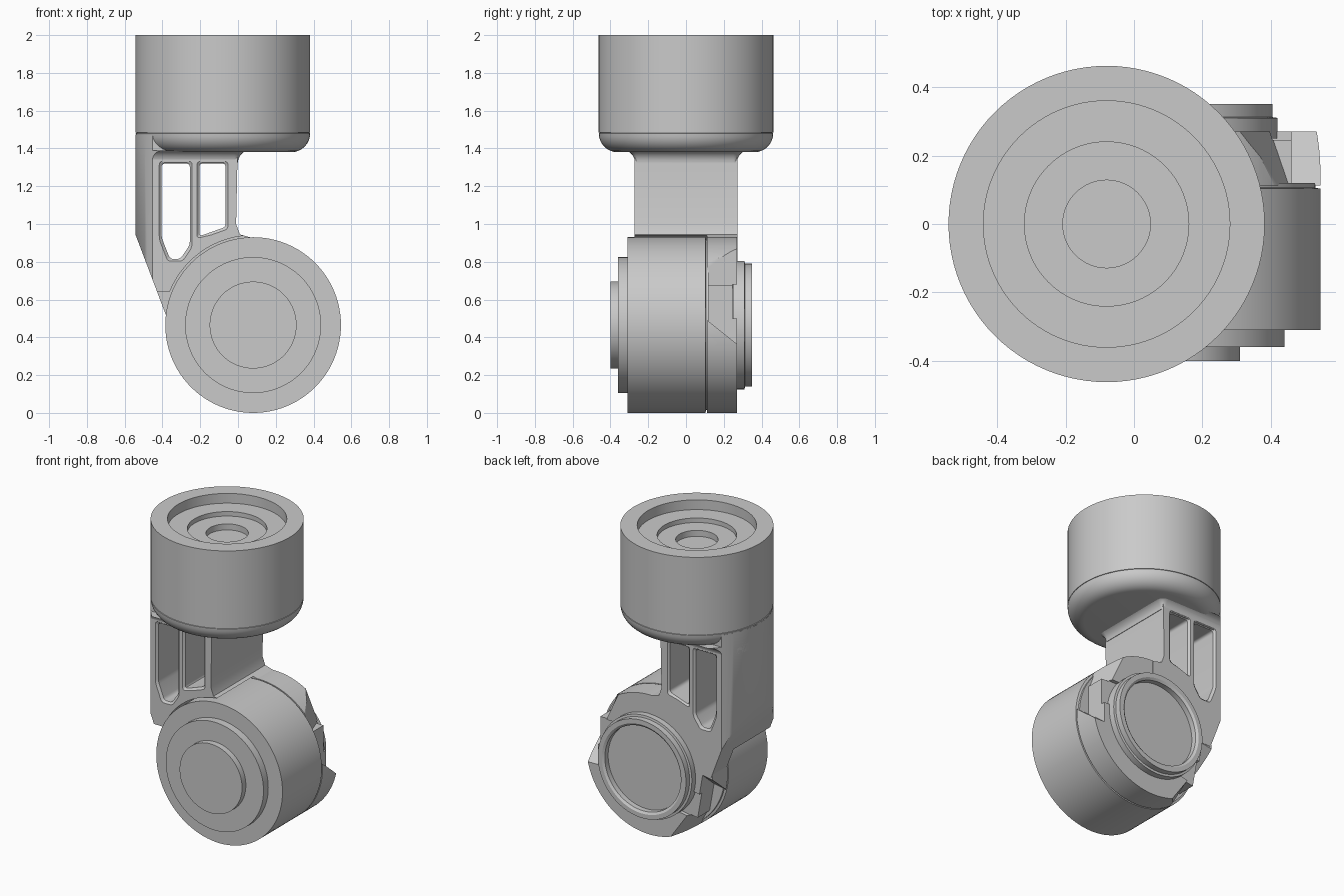
import bpy, bmesh, math
from mathutils import Vector, Matrix

if "Cube" in bpy.data.objects:
    bpy.data.objects.remove(bpy.data.objects["Cube"], do_unlink=True)

grey = bpy.data.materials.new("satin_grey")
grey.use_nodes = True
GREY = (0.59, 0.59, 0.59, 1)
grey.diffuse_color = GREY
grey.node_tree.nodes["Principled BSDF"].inputs["Base Color"].default_value = GREY

CUP_X, CUP_R = -0.08, 0.462
AXLE = Vector((0.08, 0, 0.465))
DRUM_R = 0.465


def add(name, bm):
    bmesh.ops.remove_doubles(bm, verts=bm.verts, dist=1e-5)
    bmesh.ops.recalc_face_normals(bm, faces=bm.faces)
    mesh = bpy.data.meshes.new(name)
    bm.to_mesh(mesh)
    bm.free()
    mesh.materials.append(grey)
    ob = bpy.data.objects.new(name, mesh)
    bpy.context.collection.objects.link(ob)
    return ob


def activate(ob):
    for other in bpy.context.selected_objects:
        other.select_set(False)
    ob.select_set(True)
    bpy.context.view_layer.objects.active = ob


def smooth(ob):
    activate(ob)
    bpy.ops.object.shade_smooth_by_angle(angle=math.radians(32))


def lathe(name, profile, matrix, steps=96):
    """Closed solid from (radius, height) points turned about local z."""
    bm = bmesh.new()
    verts = [bm.verts.new((r, 0, h)) for r, h in profile]
    edges = [bm.edges.new(pair) for pair in zip(verts, verts[1:])]
    bmesh.ops.spin(bm, geom=verts + edges, cent=(0, 0, 0), axis=(0, 0, 1),
                   angle=math.tau, steps=steps, use_duplicate=False)
    bm.transform(matrix)
    return add(name, bm)


def loft(name, outlines):
    """Capped solid through a list of matching 3D outlines."""
    bm = bmesh.new()
    rings = [[bm.verts.new(p) for p in outline] for outline in outlines]
    for low, high in zip(rings, rings[1:]):
        for i in range(len(low)):
            bm.faces.new((low[i - 1], low[i], high[i], high[i - 1]))
    bm.faces.new(rings[0])
    bm.faces.new(rings[-1])
    return add(name, bm)


def prism(name, front, y0, y1, back=None):
    """Solid along y between two (x, z) outlines."""
    return loft(name, [[(x, y0, z) for x, z in front],
                       [(x, y1, z) for x, z in back or front]])


def boolean(ob, cutter, operation):
    """Apply a boolean, keeping the uncut shape if nothing would be left."""
    uncut = ob.data.copy()
    mod = ob.modifiers.new(operation.lower(), "BOOLEAN")
    mod.object, mod.operation, mod.solver = cutter, operation, "EXACT"
    activate(ob)
    bpy.ops.object.modifier_apply(modifier=mod.name)
    if len(ob.data.polygons) == 0:
        ob.data = uncut
    bpy.data.objects.remove(cutter, do_unlink=True)


def rounded(points, radius):
    """Round the corners of a convex outline."""
    out, n = [], len(points)
    for i, p in enumerate(points):
        p = Vector(p)
        a = p + (Vector(points[i - 1]) - p).normalized() * radius
        b = p + (Vector(points[(i + 1) % n]) - p).normalized() * radius
        for k in range(5):
            t = k / 4
            out.append(a * (1 - t) ** 2 + p * (2 * t * (1 - t)) + b * t * t)
    return out


UPRIGHT = Matrix.Translation((CUP_X, 0, 0))
# Local z becomes +y
SIDEWAYS = Matrix.Translation(AXLE) @ Matrix.Rotation(-math.pi / 2, 4, "X")

# Upper housing: rounded bottom, fine seam and stepped recess
bottom = [(0.362 + 0.1 * math.sin(a), 1.48 - 0.1 * math.cos(a))
          for a in (math.pi / 2 * k / 8 for k in range(9))]
cup = [(0, 1.38)] + bottom + [
    (0.458, 1.481), (0.458, 1.484), (CUP_R, 1.485), (CUP_R, 2),
    (0.36, 2), (0.36, 1.935), (0.24, 1.935), (0.24, 1.905),
    (0.128, 1.905), (0.128, 1.865), (0, 1.865)]
smooth(lathe("upper_housing", cup, UPRIGHT))

# Lower drum with two front steps
drum = [(0, -0.4), (0.23, -0.4), (0.23, -0.36), (0.36, -0.36), (0.36, -0.31),
        (DRUM_R, -0.31), (DRUM_R, 0.103), (0.45, 0.106), (0.45, 0.12), (0, 0.12)]
smooth(lathe("lower_drum", drum, SIDEWAYS))

# Rear bearing ring with dished cover
ring = [(0, 0.25), (0.34, 0.25), (0.34, 0.31), (0.325, 0.312), (0.325, 0.35),
        (0.295, 0.35), (0.28, 0.34), (0.28, 0.305), (0, 0.305)]
smooth(lathe("bearing_ring", ring, SIDEWAYS))

# Rear plate with two opposed notches, each beside a chamfered lug
plate = lathe("rear_plate", [(0, 0.112), (DRUM_R, 0.112), (DRUM_R, 0.27), (0, 0.27)],
              SIDEWAYS)
notch = [(0.38, 0.035), (0.6, 0.035), (0.6, 0.215), (0.38, 0.215)]
notch_back = [(0.38, -0.125), (0.6, -0.125)] + notch[2:]
relief = [(0.25, 0.035), (0.6, 0.035), (0.6, 0.215), (0.25, 0.215)]
chamfer = [(0.375, 0.21), (0.62, 0.21), (0.62, 0.535), (0.26, 0.535)]
chamfer_back = [(0.315, 0.21)] + chamfer[1:3] + [(0.163, 0.535)]
for turn in (0, 190):
    place = Matrix.Translation(AXLE) @ Matrix.Rotation(-math.radians(turn), 4, "Y")
    for cutter in (prism("notch_cutter", notch, 0.1, 0.3, notch_back),
                   prism("relief_cutter", relief, 0.245, 0.31),
                   prism("chamfer_cutter", chamfer, 0.105, 0.28, chamfer_back)):
        cutter.data.transform(place)
        boolean(plate, cutter, "DIFFERENCE")
smooth(plate)

# Arm: post with slanted foot, cleared for the drum and pierced by windows
arm_outline = [(0, 1.475), (-0.6, 1.475), (-0.6, 0.95), (-0.545, 0.95), (-0.375, 0.5),
               (-0.25, 0.5), (0.08, 0.8), (0.08, 0.925), (0.01, 0.945), (-0.01, 1.0)]
arc = []
for k in range(25):
    a = math.radians(158 - k * 68 / 24)
    arc.append((AXLE.x + 0.475 * math.cos(a), AXLE.z + 0.475 * math.sin(a)))
clearance = [(-0.7, 0.645)] + arc + [(0.7, 0.94), (0.7, 0), (-0.7, 0)]
windows = ([(-0.405, 1.32), (-0.255, 1.32), (-0.255, 0.89), (-0.305, 0.815),
            (-0.36, 0.815), (-0.405, 0.93)],
           [(-0.205, 1.32), (-0.065, 1.32), (-0.065, 0.985), (-0.205, 0.935)])


def window_cutter(corners):
    """Through-hole cutter that flares at both faces of the arm."""
    middle = sum((Vector(c) for c in corners), Vector((0, 0))) / len(corners)
    outlines = []
    for y, grow in ((-0.3, 0.04), (-0.26, 0), (0.26, 0), (0.3, 0.04)):
        grown = [(x + math.copysign(grow, x - middle.x),
                  z + math.copysign(grow, z - middle.y)) for x, z in corners]
        outlines.append([(x, y, z) for x, z in rounded(grown, 0.02)])
    return loft("window_cutter", outlines)


def trim_to_housing(ob):
    post = [(0, 0.2), (CUP_R, 0.2), (CUP_R, 1.47), (0, 1.47)]
    boolean(ob, lathe("post_cylinder", post, UPRIGHT), "INTERSECT")


arm = prism("arm", arm_outline, -0.272, 0.272)
boolean(arm, prism("drum_clearance", clearance, -0.5, 0.112), "DIFFERENCE")
trim_to_housing(arm)
for window in windows:
    boolean(arm, window_cutter(window), "DIFFERENCE")
smooth(arm)

# Flared collar where the arm meets the housing
flare = []
for k in range(9):
    a = math.pi / 2 * k / 8
    o, z = 0.065 * (1 - math.cos(a)), 1.325 + 0.065 * math.sin(a)
    outline = [(-0.7, -0.27 - o), (o, -0.27 - o), (o, 0.27 + o), (-0.7, 0.27 + o)]
    flare.append([(x, y, z) for x, y in rounded(outline, 0.02 + o)])
collar = loft("arm_collar", flare)
trim_to_housing(collar)
smooth(collar)
